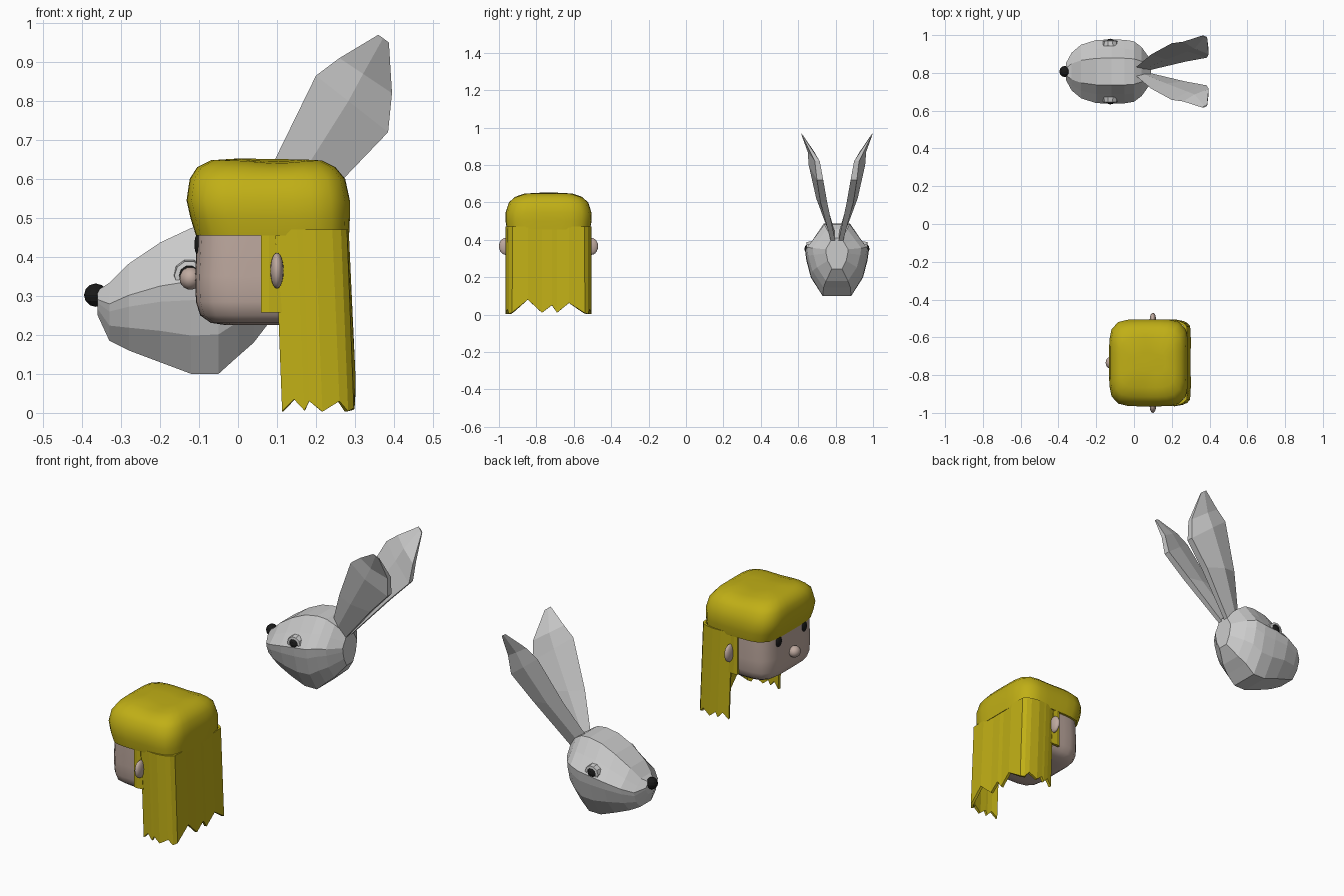
import bpy, bmesh, math
from mathutils import Vector

if "Cube" in bpy.data.objects:
    bpy.data.objects.remove(bpy.data.objects["Cube"])

YR, YG = 0.807, -0.735  # centre lines of the rabbit head and the doll head


def mat(name, rgb):
    m = bpy.data.materials.new(name)
    m.diffuse_color = (*rgb, 1)
    m.use_nodes = True
    m.node_tree.nodes["Principled BSDF"].inputs["Base Color"].default_value = m.diffuse_color
    return m


HAIR = mat("hair_yellow", (0.53, 0.43, 0.008))
SKIN = mat("skin", (0.52, 0.40, 0.35))
BLACK = mat("black", (0.01, 0.01, 0.01))


def finish(name, bm, material=None, smooth=None):
    bmesh.ops.recalc_face_normals(bm, faces=bm.faces)
    me = bpy.data.meshes.new(name)
    bm.to_mesh(me)
    bm.free()
    ob = bpy.data.objects.new(name, me)
    bpy.context.collection.objects.link(ob)
    if material:
        me.materials.append(material)
    if smooth:
        bpy.ops.object.select_all(action='DESELECT')
        ob.select_set(True)
        bpy.context.view_layer.objects.active = ob
        bpy.ops.object.shade_smooth_by_angle(angle=math.radians(smooth))
    return ob


def loft(name, rings, material=None, smooth=None):
    bm = bmesh.new()
    vs = [[bm.verts.new(p) for p in r] for r in rings]
    n = len(rings[0])
    for a, b in zip(vs, vs[1:]):
        for i in range(n):
            bm.faces.new((a[i], a[(i + 1) % n], b[(i + 1) % n], b[i]))
    bm.faces.new(vs[0])
    bm.faces.new(vs[-1])
    return finish(name, bm, material, smooth)


def ball(name, centre, radii, material=None, seg=16, smooth=None):
    bm = bmesh.new()
    bmesh.ops.create_uvsphere(bm, u_segments=seg, v_segments=seg // 2, radius=1)
    for v in bm.verts:
        v.co = Vector(centre) + Vector([c * r for c, r in zip(v.co, radii)])
    return finish(name, bm, material, smooth)


# --- Rabbit head: sections along x (x, top z, bottom z, half width) ---
sections = [(-0.36, 0.315, 0.25, 0.045), (-0.33, 0.335, 0.185, 0.10),
            (-0.28, 0.385, 0.16, 0.142), (-0.20, 0.44, 0.13, 0.167),
            (-0.12, 0.478, 0.10, 0.17), (-0.05, 0.49, 0.10, 0.168),
            (0.0, 0.485, 0.145, 0.16), (0.04, 0.46, 0.18, 0.13),
            (0.09, 0.41, 0.245, 0.06)]
rings = []
for x, top, bot, w in sections:
    h = top - bot
    half = [(0.42 * w, top - 0.01 * h), (0.72 * w, top - 0.2 * h), (w, top - 0.37 * h),
            (0.96 * w, top - 0.5 * h), (0.82 * w, top - 0.74 * h), (0.45 * w, bot)]
    rings.append([(x, YR + y, z) for y, z in half] + [(x, YR - y, z) for y, z in reversed(half)])
loft("rabbit_head", rings)
ball("rabbit_nose", (-0.365, YR, 0.302), (0.03, 0.03, 0.03), BLACK, 12)

# Rabbit ears: front edge and back edge (x, offset from centre line, z)
ear = [((0.01, 0.022, 0.47), (0.085, 0.02, 0.39)),
       ((0.09, 0.09, 0.64), (0.27, 0.07, 0.60)),
       ((0.20, 0.15, 0.865), (0.385, 0.09, 0.72)),
       ((0.26, 0.158, 0.91), (0.395, 0.105, 0.82)),
       ((0.36, 0.19, 0.97), (0.387, 0.18, 0.95))]
for s, side in ((-1, "left"), (1, "right")):
    rings = []
    for (f, b), t in zip(ear, (0.02, 0.03, 0.028, 0.022, 0.004)):
        f, b = Vector(f), Vector(b)
        m = f.lerp(b, 0.45)
        ring = [f, m + Vector((0, t, 0)), b + Vector((0, t * 0.6, 0)),
                b - Vector((0, t * 0.6, 0)), m - Vector((0, t * 0.6, 0))]
        rings.append([(p.x, YR + s * p.y, p.z) for p in ring])
    loft("rabbit_ear_" + side, rings)

    # Rabbit eyes with a raised lid ring
    ball("rabbit_eye_" + side, (-0.125, YR + s * 0.150, 0.352), (0.027, 0.024, 0.027), BLACK, 12)
    lid = []
    for r, d in ((0.042, 0.135), (0.038, 0.162), (0.026, 0.164), (0.026, 0.14)):
        lid.append([(-0.125 + r * math.cos(k * math.pi / 5), YR + s * d,
                     0.352 + r * math.sin(k * math.pi / 5)) for k in range(10)])
    loft("rabbit_eyelid_" + side, lid)


# --- Doll head: rounded boxes from superellipse rings ---
def rounded_ring(x0, x1, hy, z, n=32, e=5, dip=0.0):
    cx, hx, out = (x0 + x1) / 2, (x1 - x0) / 2, []
    for k in range(n):
        a = 2 * math.pi * (k + 0.5) / n
        c, s = math.cos(a), math.sin(a)
        r = (abs(c) ** e + abs(s) ** e) ** (-1 / e)
        x = cx + hx * r * c
        out.append((x, YG + hy * r * s, z - dip * math.exp(-((x - 0.1) / 0.07) ** 2)))
    return out


loft("face", [rounded_ring(-0.03, 0.20, 0.13, 0.225),
              rounded_ring(-0.07, 0.235, 0.17, 0.231),
              rounded_ring(-0.097, 0.255, 0.197, 0.25),
              rounded_ring(-0.108, 0.265, 0.208, 0.285),
              rounded_ring(-0.11, 0.268, 0.212, 0.35),
              rounded_ring(-0.103, 0.268, 0.21, 0.50)], SKIN, 60)
loft("hair_cap", [rounded_ring(-0.108, 0.285, 0.222, 0.455),
                  rounded_ring(-0.122, 0.287, 0.23, 0.50),
                  rounded_ring(-0.132, 0.287, 0.23, 0.545),
                  rounded_ring(-0.124, 0.275, 0.212, 0.60),
                  rounded_ring(-0.105, 0.25, 0.18, 0.63, dip=0.004),
                  rounded_ring(-0.07, 0.215, 0.13, 0.648, dip=0.008),
                  rounded_ring(0.0, 0.17, 0.05, 0.654, dip=0.011)], HAIR, 60)
ball("doll_nose", (-0.122, YG, 0.345), (0.028, 0.032, 0.029), SKIN, 20, 60)
for s, side in ((-1, "left"), (1, "right")):
    ball("doll_ear_" + side, (0.1, YG + s * 0.228, 0.365), (0.017, 0.037, 0.046), SKIN, 20, 60)
    ball("doll_eye_" + side, (-0.1, YG + s * 0.105, 0.432), (0.012, 0.024, 0.03), BLACK, 20, 60)


# Long hair: a curtain round the back with a ragged hem
def curtain(name, path, top=0.47):
    bm = bmesh.new()
    cols = []
    for x, y, z in path:
        flare = 0.018 if x > 0.08 else 0.0
        cols.append((bm.verts.new((x, YG + y, top)),
                     bm.verts.new((x + flare, YG + y * 1.005, z))))
    for a, b in zip(cols, cols[1:]):
        bm.faces.new((a[0], b[0], b[1], a[1]))
    ob = finish(name, bm, HAIR)
    mod = ob.modifiers.new("thickness", 'SOLIDIFY')
    mod.thickness, mod.offset = 0.014, 0
    return ob


side = [(0.097, 0.208, 0.004), (0.127, 0.216, 0.035), (0.153, 0.22, 0.006),
        (0.165, 0.22, 0.03), (0.198, 0.222, 0.003), (0.24, 0.214, 0.03), (0.26, 0.205, 0.004)]
back = [(0.273, -0.19, 0.012), (0.277, -0.11, 0.08), (0.274, -0.035, 0.01), (0.275, 0.018, 0.05),
        (0.274, 0.045, 0.01), (0.277, 0.109, 0.062), (0.273, 0.19, 0.008)]
curtain("long_hair", [(x, -y, z) for x, y, z in side] + back + side[::-1])
for s, label in ((-1, "left"), (1, "right")):
    curtain("sideburn_" + label, [(0.06, s * 0.212, 0.257), (0.079, s * 0.215, 0.257),
                                  (0.094, s * 0.212, 0.257)])
